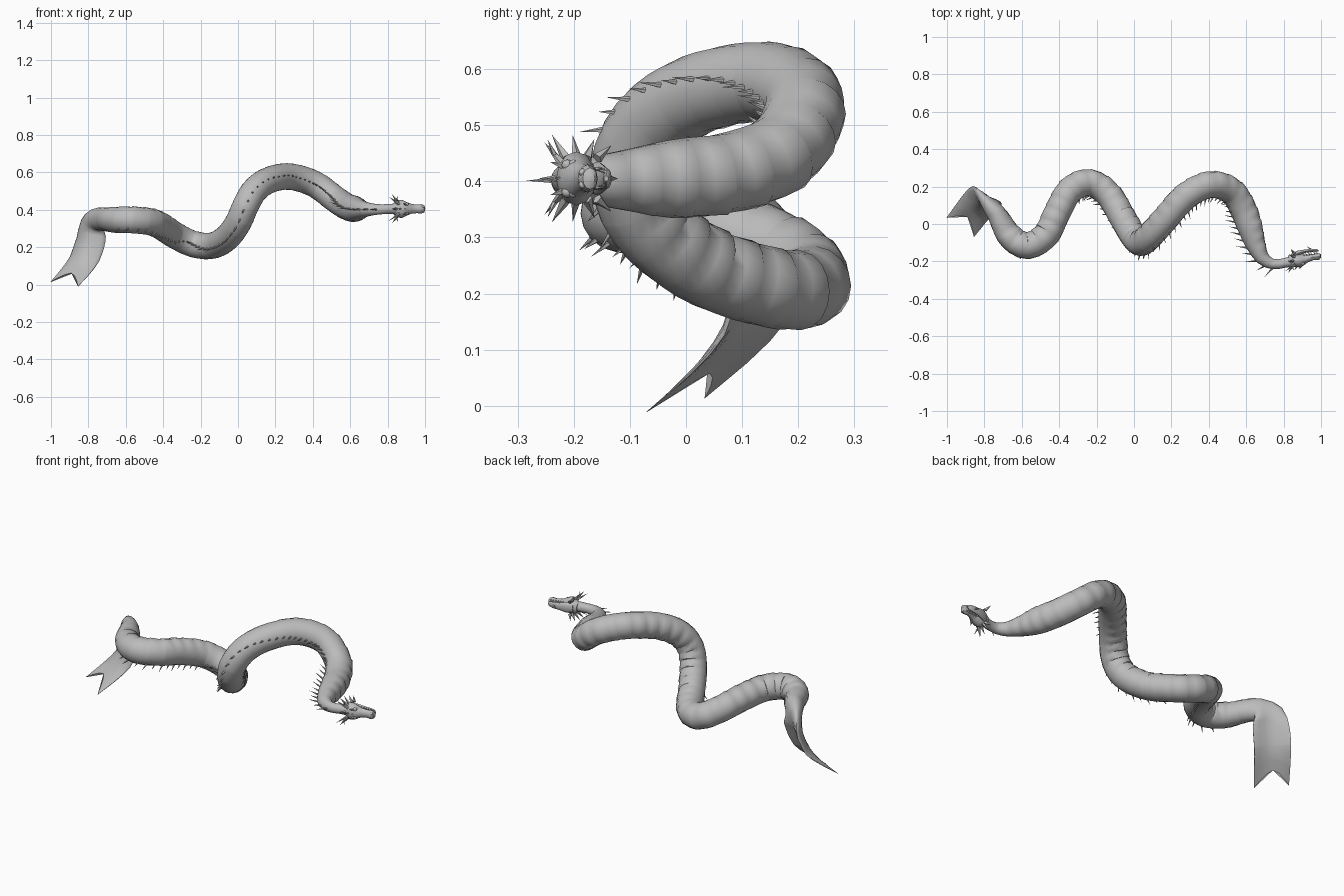
import bpy, bmesh, math
from mathutils import Vector, Matrix

if "Cube" in bpy.data.objects:
    bpy.data.objects.remove(bpy.data.objects["Cube"], do_unlink=True)

grey = bpy.data.materials.new("plain grey")
grey.use_nodes = True
grey.diffuse_color = (0.5, 0.5, 0.5, 1)
grey.node_tree.nodes["Principled BSDF"].inputs["Base Color"].default_value = (0.5, 0.5, 0.5, 1)


def make_object(name, bm, angle=40):
    bmesh.ops.recalc_face_normals(bm, faces=bm.faces)
    mesh = bpy.data.meshes.new(name)
    bm.to_mesh(mesh)
    bm.free()
    mesh.materials.append(grey)
    obj = bpy.data.objects.new(name, mesh)
    bpy.context.collection.objects.link(obj)
    bpy.ops.object.select_all(action='DESELECT')
    obj.select_set(True)
    bpy.context.view_layer.objects.active = obj
    bpy.ops.object.shade_smooth_by_angle(angle=math.radians(angle))


def skin(bm, rings):
    """Bridge rings of points into a closed tube."""
    loops = [[bm.verts.new(p) for p in ring] for ring in rings]
    n = len(loops[0])
    for a, b in zip(loops, loops[1:]):
        for i in range(n):
            j = (i + 1) % n
            bm.faces.new((a[i], a[j], b[j], b[i]))
    bm.faces.new(loops[0])
    bm.faces.new(loops[-1])


def spike(bm, base, direction, length, radius, sides=5):
    d = Vector(direction).normalized()
    turn = d.to_track_quat('Z', 'Y').to_matrix().to_4x4()
    place = Matrix.Translation(Vector(base) + d * length / 2) @ turn
    bmesh.ops.create_cone(bm, cap_ends=True, segments=sides, radius1=radius,
                          radius2=0, depth=length, matrix=place)


def clamp(v):
    return max(0, min(1, v))


# Spine path from tail to head: centre, thickness along the back, half width
R = 0.071
path = [
    ((-.89, .04, .06), .003, .092), ((-.84, .095, .13), .010, .096),
    ((-.805, .125, .22), .016, .096), ((-.785, .13, .30), .030, .082),
    ((-.76, .09, .345), .045, .062), ((-.72, .03, .35), .056, .064),
    ((-.66, -.07, .345), .066, .07), ((-.57, -.117, .345), R, R),
    ((-.47, -.06, .335), R, R), ((-.41, .06, .31), R, R),
    ((-.34, .18, .265), R, R), ((-.24, .22, .217), R, R),
    ((-.14, .16, .208), R, R), ((-.06, .03, .25), R, R),
    ((.00, -.07, .33), R, R), ((.04, -.10, .42), R, R),
    ((.09, -.06, .505), R, R), ((.17, .03, .56), R, R),
    ((.28, .15, .577), R, R), ((.41, .21, .537), R, R),
    ((.52, .175, .457), R, R), ((.58, .085, .418), R, R),
    ((.62, -.02, .405), .066, .07), ((.65, -.11, .402), .052, .054),
    ((.69, -.185, .402), .037, .038), ((.75, -.215, .402), .027, .028),
    ((.82, -.205, .405), .026, .027), ((.87, -.195, .405), .03, .032),
]
keys = [(*c, a, b) for c, a, b in path]


def catmull(u):
    i = min(int(u), len(keys) - 2)
    t = u - i
    quad = [keys[max(0, min(len(keys) - 1, i + k))] for k in (-1, 0, 1, 2)]
    return [0.5 * (2 * b + (c - a) * t + (2 * a - 5 * b + 4 * c - d) * t * t
                   + (3 * b - a - 3 * c + d) * t ** 3) for a, b, c, d in zip(*quad)]


# Even steps along the path
dense = [catmull(k / 30) for k in range(30 * (len(keys) - 1) + 1)]
dist = [0.0]
for a, b in zip(dense, dense[1:]):
    dist.append(dist[-1] + (Vector(b[:3]) - Vector(a[:3])).length)


def frame(s):
    """Centre, tangent, back direction, side direction and the two radii."""
    k = next((i for i, d in enumerate(dist) if d >= s), len(dist) - 1)
    k = max(1, min(len(dense) - 2, k))
    w = (s - dist[k - 1]) / (dist[k] - dist[k - 1])
    row = [p + (q - p) * w for p, q in zip(dense[k - 1], dense[k])]
    t = (Vector(dense[k + 1][:3]) - Vector(dense[k - 1][:3])).normalized()
    c = Vector(row[:3])
    twist = clamp((-.72 - c.x) / .08)
    roll = clamp((c.x + .74) / .12) * clamp((-.3 - c.x) / .15)
    ref = Vector((-.7 * twist, -1, -.9 * roll))
    back = (ref - t * ref.dot(t)).normalized()
    return c, t, back, t.cross(back), row[3], row[4]


# Body with overlapping belly plates, ending in a forked, curled tail fin
SIDES, RIBS = 18, 46
rings = []
for i in range(RIBS):
    for phase in (0, .5, .93):
        s = dist[-1] * (i + phase) / RIBS
        c, t, back, side, ra, rb = frame(s)
        plate = .06 * (1 - phase) if -.68 < c.x < .66 else 0
        fork = clamp(1 - s / .12)
        curl = .04 * (1 - fork) * clamp((rb - ra - .01) / .06)
        drop = Vector((-.04, -.06, -.06)) * fork
        ring = []
        for k in range(SIDES):
            a = math.tau * k / SIDES
            g = 1 + plate * clamp(-math.cos(a) * 1.6)
            p = c + back * math.cos(a) * ra * g + side * math.sin(a) * rb * g
            edge = abs(math.sin(a)) ** 1.5
            ring.append(p + drop * edge - back * curl * (edge - .4))
        rings.append(ring)
bm = bmesh.new()
skin(bm, rings)
make_object("body_and_tail_fin", bm, 50)

# Row of spines along the back, leaning to the tail
bm = bmesh.new()
count = 62
for i in range(count):
    s = dist[-1] * (.2 + .77 * i / count)
    c, t, back, side, ra, rb = frame(s)
    size = .034 + .012 * (i % 2) + .02 * (i > count - 11)
    spike(bm, c + back * (ra - .006), back - t * .6, size, .006)
make_object("back_spines", bm, 30)

# Head frame: crown points to the front, width runs upright
F = Vector((.99, .14, 0)).normalized()
U = Vector((.14, -.99, 0)).normalized()
S = Vector((0, 0, 1))
O = Vector((.862, -.19, .405))


def at(f, u, s):
    return O + F * f + U * u + S * s


def head_loft(name, stations, sides=12):
    rings = []
    for f, u, w, h in stations:
        rings.append([at(f, u + h * math.cos(math.tau * k / sides),
                         w * math.sin(math.tau * k / sides)) for k in range(sides)])
    bm = bmesh.new()
    skin(bm, rings)
    make_object(name, bm, 35)


head_loft("skull_and_snout", [
    (-.035, 0, .026, .026), (-.01, .004, .047, .034), (.015, .008, .048, .036),
    (.04, .008, .036, .03), (.065, .003, .026, .021), (.095, 0, .023, .017),
    (.12, .002, .025, .018), (.135, 0, .019, .013), (.14, -.002, .008, .006)])
head_loft("lower_jaw", [
    (-.015, -.02, .026, .014), (.02, -.032, .03, .013), (.06, -.037, .021, .009),
    (.1, -.036, .018, .008), (.122, -.032, .013, .007), (.13, -.03, .005, .004)])

# Paired head details
horns, teeth, bumps = bmesh.new(), bmesh.new(), bmesh.new()
for m in (-1, 1):
    # swept horns and their side prongs
    spike(horns, at(-.005, .028, m * .024), F * -1 + U * .45 + S * m * .7, .075, .009, 6)
    spike(horns, at(-.02, .042, m * .043), U * .5 + S * m + F * .2, .03, .005)
    # cheek frill
    for k in range(4):
        spike(horns, at(-.012 + .004 * k, .022 - .018 * k, m * .036),
              F * (-.8 + .1 * k) + S * m * (1 - .1 * k) + U * (.5 - .45 * k), .058 - .006 * k, .01)
    spike(horns, at(.03, .03, m * .022), U + F * -.6 + S * m * .3, .03, .008)
    # upper and lower teeth
    for k in range(6):
        f = .05 + .014 * k
        spike(teeth, at(f, -.012, m * (.019 - .0005 * k)), U * -1, .016 if k != 4 else .022, .0035, 4)
        spike(teeth, at(f - .005, -.032, m * (.018 - .0012 * k)), U, .013, .003, 4)
    # eyes, brows and nostrils
    for f, u, s, r in ((.042, .017, .026, .008), (.036, .027, .024, .01), (.126, .012, .011, .007)):
        bmesh.ops.create_icosphere(bumps, subdivisions=2, radius=r,
                                   matrix=Matrix.Translation(at(f, u, m * s)))
# crown spines and chin barb
for k in range(3):
    spike(horns, at(-.02 + .03 * k, .032 - .003 * k, 0), U - F * .8, .045 - .008 * k, .008)
spike(horns, at(.09, -.042, 0), U * -1 - F, .025, .006)
make_object("horns_and_frill", horns, 30)
make_object("teeth", teeth, 30)
make_object("eyes_and_nostrils", bumps, 60)
